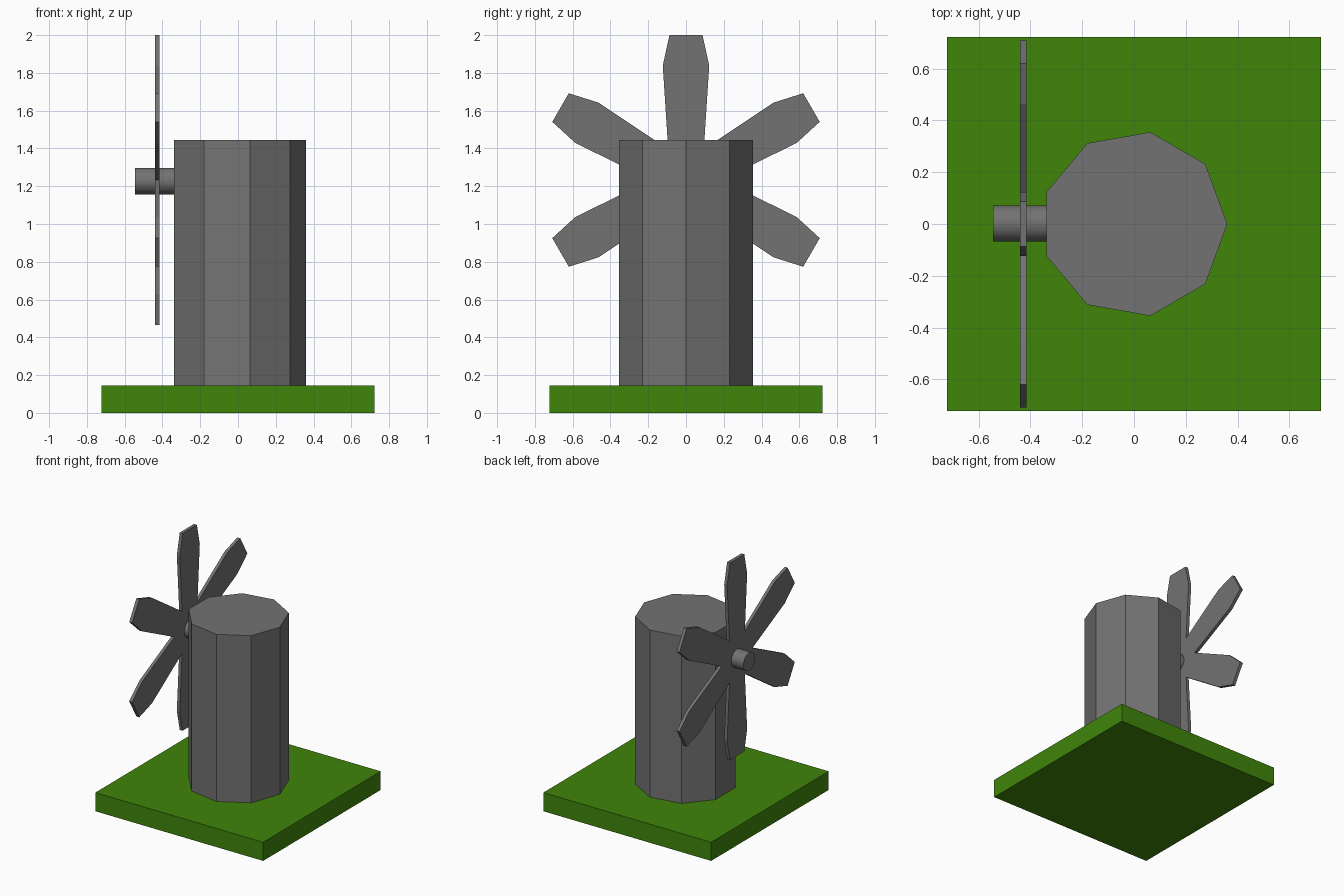
import bpy, bmesh
from math import radians, cos, sin, pi
from mathutils import Vector, Matrix

if "Cube" in bpy.data.objects:
    bpy.data.objects.remove(bpy.data.objects["Cube"])

HUB_Z = 1.233


def material(name, color):
    mat = bpy.data.materials.new(name)
    mat.diffuse_color = (*color, 1)
    mat.use_nodes = True
    mat.node_tree.nodes["Principled BSDF"].inputs["Base Color"].default_value = mat.diffuse_color
    return mat


def prism(name, points, depth, mat):
    """Extrude a flat outline (3D points) along the vector depth."""
    bm = bmesh.new()
    face = bm.faces.new([bm.verts.new(p) for p in points])
    ext = bmesh.ops.extrude_face_region(bm, geom=[face], use_keep_orig=True)
    verts = [g for g in ext["geom"] if isinstance(g, bmesh.types.BMVert)]
    bmesh.ops.translate(bm, verts=verts, vec=Vector(depth))
    bmesh.ops.recalc_face_normals(bm, faces=bm.faces)
    mesh = bpy.data.meshes.new(name)
    bm.to_mesh(mesh)
    bm.free()
    mesh.materials.append(mat)
    obj = bpy.data.objects.new(name, mesh)
    bpy.context.collection.objects.link(obj)
    return obj


green = material("grass_green", (0.05, 0.235, 0.003))
grey = material("dark_grey", (0.17, 0.17, 0.17))

# Green ground slab
prism("base", [(-.722, -.722, 0), (.722, -.722, 0), (.722, .722, 0), (-.722, .722, 0)],
      (0, 0, .145), green)

# Nine-sided tower with a corner towards +x
ring = [(.36 * cos(2 * pi * i / 9), .36 * sin(2 * pi * i / 9), .145) for i in range(9)]
prism("tower", ring, (0, 0, 1.3), grey)

# Six-bladed rotor: one outline, each blade ending in the notch before the next
outline = []
for i in range(6):
    turn = Matrix.Rotation(radians(90 + 60 * i), 2)
    for r, w in ((.606, -.123), (.767, -.0875), (.767, .0875), (.606, .123), (.1635, .0944)):
        p = turn @ Vector((r, w))
        outline.append((-.44, p.x, HUB_Z + p.y))
prism("rotor", outline, (.025, 0, 0), grey)

# Round axle from the tower through the rotor
bpy.ops.mesh.primitive_cylinder_add(vertices=32, radius=.07, depth=.245,
                                    location=(-.4225, .002, 1.227), rotation=(0, pi / 2, 0))
axle = bpy.context.object
axle.name = "axle"
axle.data.materials.append(grey)
bpy.ops.object.shade_smooth_by_angle(angle=radians(30))
